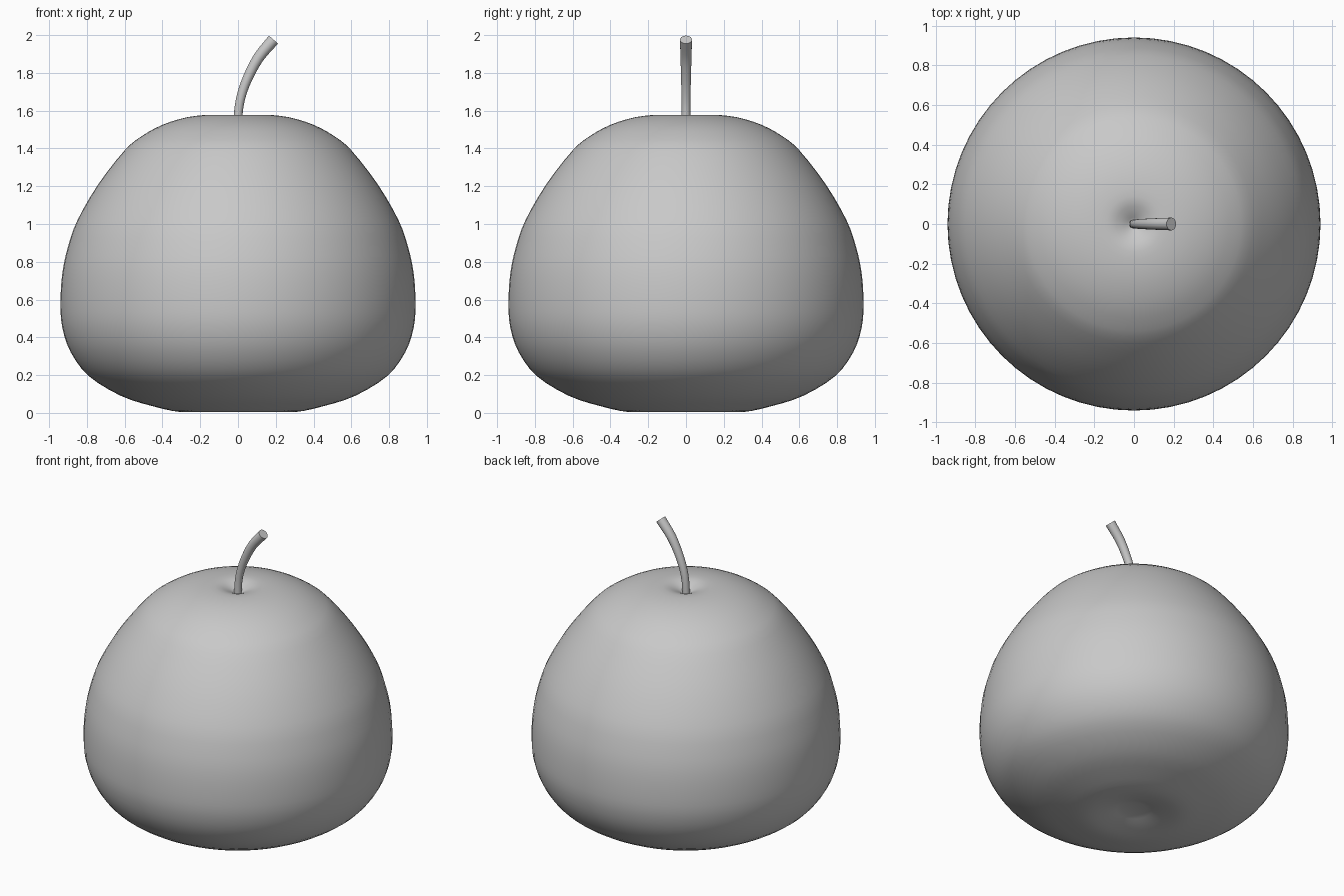
import bpy, bmesh, math
from mathutils import Vector

if "Cube" in bpy.data.objects:
    bpy.data.objects.remove(bpy.data.objects["Cube"])

grey = bpy.data.materials.new("light grey")
grey.diffuse_color = (0.58, 0.58, 0.58, 1)
grey.use_nodes = True
grey.node_tree.nodes["Principled BSDF"].inputs["Base Color"].default_value = grey.diffuse_color


def smooth_path(pts, steps):
    """Catmull-Rom through the given points (tuples of any length)."""
    p = [Vector(q) for q in pts]
    p = [2 * p[0] - p[1]] + p + [2 * p[-1] - p[-2]]
    out = []
    for i in range(1, len(p) - 2):
        a, b, c, d = p[i - 1:i + 3]
        for s in range(steps):
            t = s / steps
            out.append(0.5 * (2 * b + (c - a) * t + (2 * a - 5 * b + 4 * c - d) * t * t
                              + (3 * b - a - 3 * c + d) * t ** 3))
    return out + [p[-2]]


def loft(name, rings, caps):
    """Skin a list of vertex rings, capping both ends if asked."""
    bm = bmesh.new()
    loops = [[bm.verts.new(v) for v in r] for r in rings]
    n = len(loops[0])
    for lo, hi in zip(loops, loops[1:]):
        for k in range(n):
            j = (k + 1) % n
            bm.faces.new((lo[k], lo[j], hi[j], hi[k]))
    if caps:
        bm.faces.new(loops[0][::-1])
        bm.faces.new(loops[-1])
    bmesh.ops.recalc_face_normals(bm, faces=bm.faces)
    me = bpy.data.meshes.new(name)
    bm.to_mesh(me)
    bm.free()
    me.materials.append(grey)
    ob = bpy.data.objects.new(name, me)
    bpy.context.collection.objects.link(ob)
    bpy.ops.object.select_all(action='DESELECT')
    ob.select_set(True)
    bpy.context.view_layer.objects.active = ob
    bpy.ops.object.shade_smooth_by_angle(angle=math.radians(40))
    return ob


def angles(n):
    return [2 * math.pi * k / n for k in range(n)]


# fruit body: lathed profile (radius, height), dimpled at both ends
profile = [(0.075, 0.04), (0.18, 0.015), (0.30, 0.004), (0.45, 0.035), (0.62, 0.09),
           (0.79, 0.195), (0.885, 0.32), (0.93, 0.45), (0.94, 0.58), (0.93, 0.74),
           (0.90, 0.88), (0.85, 1.02), (0.74, 1.21), (0.60, 1.39), (0.51, 1.465),
           (0.40, 1.525), (0.27, 1.565), (0.14, 1.578), (0.07, 1.56), (0.015, 1.53)]
loft("fruit_body", [[(r * math.cos(a), r * math.sin(a), z) for a in angles(64)]
                    for r, z in smooth_path(profile, 3)], True)

# stem: curved tube that widens towards the tip (x, z, radius)
stem = [(-0.002, 1.50, 0.023), (0.003, 1.60, 0.023), (0.018, 1.68, 0.024),
        (0.050, 1.77, 0.026), (0.108, 1.88, 0.029), (0.188, 1.976, 0.032)]
path = smooth_path(stem, 3)
rings = []
for i, (x, z, r) in enumerate(path):
    t = path[min(i + 1, len(path) - 1)] - path[max(i - 1, 0)]
    t = Vector((t.x, t.y)).normalized()
    rings.append([(x + r * math.cos(a) * t.y, r * math.sin(a), z - r * math.cos(a) * t.x)
                  for a in angles(20)])
loft("stem", rings, True)
